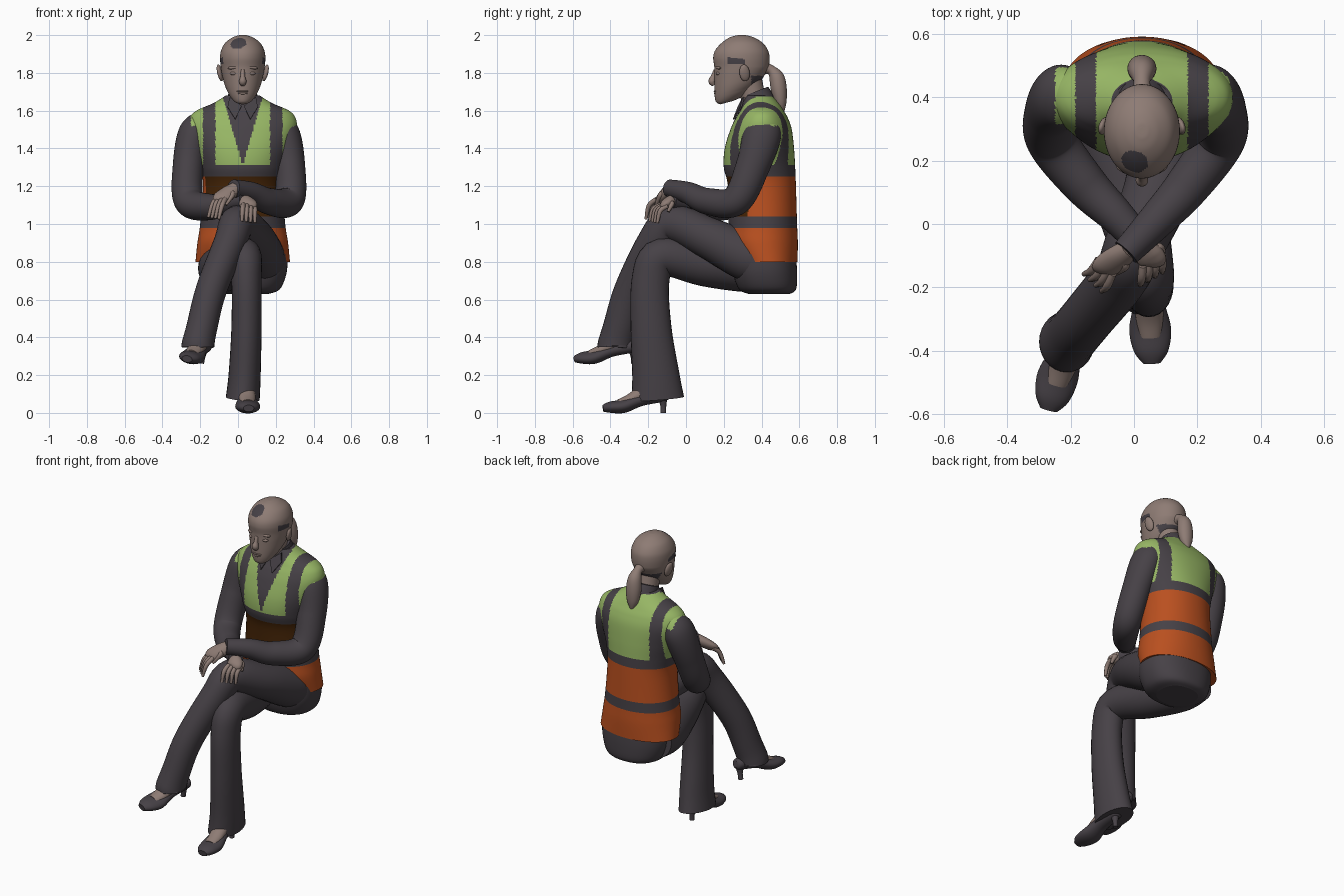
import bpy, bmesh, math
from mathutils import Vector, Matrix, Euler


def material(name, rgb):
    m = bpy.data.materials.new(name)
    m.diffuse_color = (*rgb, 1)
    return m


SKIN, DARK, GREEN, ORANGE, BROWN = range(5)
MATS = [material("skin", (0.27, 0.20, 0.175)),
        material("dark cloth", (0.062, 0.053, 0.062)),
        material("lime green", (0.31, 0.47, 0.13)),
        material("orange", (0.49, 0.08, 0.014)),
        material("dark brown", (0.06, 0.018, 0.002))]
CX = 0.025  # the body's middle line


def finish(name, bm, mat, rule=None, matrix=None):
    if matrix:
        bm.transform(matrix)
    bmesh.ops.recalc_face_normals(bm, faces=bm.faces)
    for f in bm.faces:
        f.smooth = len(f.verts) <= 4
        f.material_index = rule(f.calc_center_median()) if rule else mat
    me = bpy.data.meshes.new(name)
    bm.to_mesh(me)
    bm.free()
    for m in MATS:
        me.materials.append(m)
    ob = bpy.data.objects.new(name, me)
    bpy.context.collection.objects.link(ob)
    return ob


def smooth_rows(rows, steps):
    """Catmull-Rom interpolation through tuples of numbers."""
    rows = [Vector(r) for r in rows]
    p = [rows[0]] + rows + [rows[-1]]
    out = []
    for i in range(1, len(p) - 2):
        a, b, c, d = p[i - 1:i + 3]
        for k in range(steps):
            t = k / steps
            out.append(0.5 * (2 * b + (c - a) * t + (2 * a - 5 * b + 4 * c - d) * t * t
                              + (3 * b - a - 3 * c + d) * t ** 3))
    return out + [rows[-1]]


def skin_rings(rings):
    bm = bmesh.new()
    vs = [[bm.verts.new(co) for co in ring] for ring in rings]
    n = len(vs[0])
    for a, b in zip(vs, vs[1:]):
        for i in range(n):
            bm.faces.new((a[i], a[(i + 1) % n], b[(i + 1) % n], b[i]))
    bm.faces.new(vs[0])
    bm.faces.new(vs[-1])
    return bm


def loft(name, rows, mat=DARK, rule=None, segs=48, steps=5, power=2.0, lift=lambda y, z: 0, cx=CX):
    """Stacked rings; each row is (z, front y, back y, half width). lift tilts rings."""
    rings = []
    for z, f, b, w in smooth_rows(rows, steps):
        ring = []
        for i in range(segs):
            t = math.tau * i / segs
            c, s = math.cos(t), math.sin(t)
            y = (f + b) / 2 + (b - f) / 2 * math.copysign(abs(s) ** (2 / power), s)
            ring.append((cx + w * math.copysign(abs(c) ** (2 / power), c), y, z + lift(y, z)))
        rings.append(ring)
    return finish(name, skin_rings(rings), mat, rule)


def tube(name, pts, mat=DARK, rule=None, segs=24, steps=5, matrix=None):
    """Swept tube; each point is (x, y, z, half width, half depth)."""
    pts = smooth_rows([p if len(p) == 5 else (*p, p[3]) for p in pts], steps)
    rings = []
    for i, p in enumerate(pts):
        t = (Vector(pts[min(i + 1, len(pts) - 1)][:3]) - Vector(pts[max(i - 1, 0)][:3])).normalized()
        a = Vector((1, 0, 0))
        a = (a - t * a.dot(t)).normalized()
        b = t.cross(a)
        rings.append([Vector(p[:3]) + a * p[3] * math.cos(math.tau * k / segs)
                      + b * p[4] * math.sin(math.tau * k / segs) for k in range(segs)])
    return finish(name, skin_rings(rings), mat, rule, matrix)


def ball(name, loc, size, mat=SKIN, rot=(0, 0, 0)):
    bm = bmesh.new()
    bmesh.ops.create_uvsphere(bm, u_segments=20, v_segments=12, radius=1)
    return finish(name, bm, mat, None, Matrix.LocRotScale(Vector(loc), Euler(rot), Vector(size)))


# Vest with reflective bands, shoulder stripes and the open neck
def vest_rule(c):
    dx = abs(c.x - CX)
    if c.z < 0.98 or 1.045 < c.z < 1.25:
        return BROWN if c.z > 1.045 and c.y < 0.33 and dx < 0.2 else ORANGE
    if c.z < 1.31:
        return DARK
    if c.y < 0.37 and dx < (c.z - 1.31) * 0.29:
        return DARK
    return DARK if 0.145 < dx < 0.21 or c.z > 1.675 else GREEN


loft("safety_vest", [
    (0.80, 0.27, 0.59, 0.25), (0.90, 0.225, 0.592, 0.24), (1.0, 0.225, 0.588, 0.225),
    (1.2, 0.222, 0.582, 0.21), (1.3, 0.20, 0.578, 0.225), (1.4, 0.205, 0.572, 0.255),
    (1.5, 0.235, 0.56, 0.285), (1.56, 0.262, 0.54, 0.28), (1.6, 0.285, 0.517, 0.245),
    (1.64, 0.30, 0.49, 0.155), (1.68, 0.31, 0.455, 0.09)],
    rule=vest_rule, segs=200, steps=18, power=2.1)

# Hips
loft("hips", [(0.63, 0.33, 0.55, 0.12), (0.655, 0.28, 0.583, 0.18), (0.74, 0.25, 0.588, 0.215),
              (0.84, 0.25, 0.582, 0.222)], power=2.3, cx=0.042)

# Legs
tube("crossed_leg", [
    (0.13, 0.45, 0.79, 0.12), (0.12, 0.32, 0.83, 0.125, 0.13), (0.08, 0.12, 0.925, 0.11),
    (0.0, -0.07, 1.0, 0.095, 0.1), (-0.042, -0.165, 0.9, 0.087, 0.095),
    (-0.142, -0.29, 0.65, 0.082, 0.09), (-0.192, -0.35, 0.45, 0.082, 0.09),
    (-0.21, -0.37, 0.37, 0.086, 0.095), (-0.212, -0.372, 0.35, 0.088, 0.097)], steps=6, segs=28)
tube("standing_leg", [
    (-0.09, 0.45, 0.77, 0.12), (-0.08, 0.32, 0.765, 0.125), (-0.02, 0.1, 0.785, 0.115),
    (0.035, -0.13, 0.825, 0.09, 0.1), (0.045, -0.188, 0.70, 0.08, 0.1),
    (0.045, -0.185, 0.45, 0.08, 0.108), (0.035, -0.16, 0.2, 0.085, 0.125),
    (0.025, -0.15, 0.075, 0.09, 0.14)], steps=6, segs=28)


# Court shoes with a slim heel and bare instep
def shoe(side, loc, rot):
    m = Matrix.LocRotScale(Vector(loc), Euler(rot), None)
    tube(side + "_shoe", [
        (0, 0.055, 0.10, 0.02, 0.02), (0, 0.03, 0.095, 0.042, 0.035), (0, -0.09, 0.07, 0.048, 0.034),
        (0, -0.18, 0.036, 0.066, 0.036), (0, -0.25, 0.03, 0.055, 0.03),
        (0, -0.29, 0.024, 0.028, 0.018)], matrix=m)
    tube(side + "_heel", [(0, 0.025, 0.09, 0.03), (0, 0.03, 0.04, 0.016), (0, 0.03, 0, 0.015)], matrix=m)
    tube(side + "_instep", [(0, 0.0, 0.22, 0.045), (0, -0.06, 0.125, 0.045), (0, -0.14, 0.075, 0.044, 0.03),
                            (0, -0.205, 0.05, 0.035, 0.022)], SKIN, matrix=m)


shoe("standing", (0.042, -0.15, 0), (0, 0, 0.05))
shoe("crossed", (-0.202, -0.305, 0.262), (0.0, 0.18, -0.25))


# Arms: mirrored upper arms, forearms crossed over the knee
def sleeve_rule(c):
    return GREEN if c.z > 1.52 and abs(c.x - CX) < 0.275 else DARK


for side, s, fore in (
        ("left", 1, [(0.165, 0.115, 1.12, 0.07), (0.07, 0.01, 1.165, 0.058), (-0.025, -0.09, 1.19, 0.046)]),
        ("right", -1, [(-0.155, 0.125, 1.09, 0.07), (-0.05, 0.02, 1.11, 0.056), (0.04, -0.08, 1.125, 0.044)])):
    o = CX * 0.2
    upper = [(o + 0.18 * s, 0.415, 1.545, 0.06), (o + 0.235 * s, 0.405, 1.48, 0.085, 0.1),
             (o + 0.268 * s, 0.355, 1.31, 0.082, 0.09), (o + 0.265 * s, 0.265, 1.125, 0.08)]
    tube(side + "_sleeve", upper + fore, rule=sleeve_rule, steps=16, segs=64)


# Hands resting on the knee
def hand(side, wrist, knuckle, tip, across, spread):
    w, k, t, a = (Vector(v) for v in (wrist, knuckle, tip, across))
    mid = (w + k) / 2
    tube(side + "_palm", [(*w, 0.035, 0.03), (*mid, 0.045, 0.03), (*k, 0.045, 0.024),
                          (*(k + (t - k) * 0.15), 0.03, 0.015)], SKIN, segs=16)
    for i in range(4):
        off = a * (i - 1.5)
        base = k + off * 0.024
        end = t + off * spread
        bend = (base + end) / 2 + Vector((0, -0.012, 0.018))
        tube(f"{side}_finger_{i + 1}", [(*base, 0.013), (*bend, 0.013), (*end, 0.008)], SKIN, segs=10, steps=4)
    th = mid + a * 0.04
    tube(side + "_thumb", [(*mid, 0.015), (*th, 0.015), (*(th + (k - w) * 0.5 + Vector((0, 0, -0.03))), 0.008)],
         SKIN, segs=10, steps=4)


hand("left", (-0.015, -0.08, 1.19), (-0.09, -0.135, 1.135), (-0.13, -0.185, 1.03), (0.62, -0.6, -0.1), 0.03)
hand("right", (0.035, -0.075, 1.125), (0.058, -0.115, 1.1), (0.055, -0.172, 1.01), (0.85, 0.5, -0.1), 0.027)


# Head: bare scalp with a few dark hair patches
def head_rule(c):
    if (c - Vector((0.0, 0.19, 1.965))).length < 0.045:
        return DARK
    if 0.22 < c.y < 0.31 and 1.845 < c.z < 1.885 - (c.y - 0.22) * 0.15 and abs(c.x - CX) > 0.06:
        return DARK
    return DARK if c.y > 0.345 and c.z < 1.785 else SKIN


def jaw_lift(y, z):  # raises the jaw line toward the ears
    return max(0, y - 0.18) * 0.27 * min(1, max(0, (1.83 - z) / 0.15))


loft("head", [
    (1.633, 0.182, 0.25, 0.03), (1.645, 0.16, 0.31, 0.052), (1.675, 0.152, 0.365, 0.077),
    (1.72, 0.15, 0.40, 0.096), (1.78, 0.15, 0.424, 0.109), (1.83, 0.15, 0.438, 0.116),
    (1.88, 0.144, 0.442, 0.12), (1.92, 0.155, 0.434, 0.114), (1.96, 0.19, 0.405, 0.092),
    (1.987, 0.23, 0.36, 0.055), (1.998, 0.265, 0.325, 0.025), (2.0, 0.285, 0.305, 0.008)],
    rule=head_rule, segs=96, steps=9, lift=jaw_lift)
tube("neck", [(CX, 0.40, 1.58, 0.075), (CX, 0.36, 1.66, 0.066), (CX, 0.335, 1.76, 0.068)], SKIN)
tube("nose", [(CX, 0.158, 1.815, 0.011, 0.012), (CX, 0.147, 1.78, 0.013, 0.016),
              (CX, 0.138, 1.755, 0.02, 0.02), (CX, 0.15, 1.737, 0.013, 0.012)], SKIN, segs=14)
ball("upper_lip", (CX, 0.157, 1.703), (0.032, 0.011, 0.006))
ball("lower_lip", (CX, 0.158, 1.692), (0.027, 0.011, 0.007))
for side, s in (("left", 1), ("right", -1)):
    ball(side + "_eyelid", (CX + s * 0.045, 0.172, 1.797), (0.022, 0.014, 0.01))
    ball(side + "_brow", (CX + s * 0.048, 0.171, 1.828), (0.034, 0.012, 0.009), rot=(0, s * 0.1, s * 0.3))
    ball(side + "_ear", (CX + s * 0.12, 0.31, 1.80), (0.014, 0.028, 0.046), rot=(0.2, s * 0.2, s * 0.25))

# Ponytail
tube("ponytail", [
    (CX, 0.41, 1.825, 0.035), (CX, 0.45, 1.815, 0.026), (CX, 0.48, 1.775, 0.04), (CX, 0.492, 1.71, 0.046, 0.042),
    (CX, 0.502, 1.64, 0.036, 0.03), (CX, 0.51, 1.59, 0.01)], SKIN)

# Shirt collar with two pointed flaps
tube("shirt_collar", [(CX, 0.395, 1.61, 0.095, 0.09), (CX, 0.38, 1.66, 0.083, 0.084), (CX, 0.365, 1.70, 0.074, 0.075)])
for side, s in (("left", 1), ("right", -1)):
    bm = bmesh.new()
    flap_points = [(CX + s * 0.006, 0.275, 1.625), (CX + s * 0.07, 0.30, 1.672),
                   (CX + s * 0.08, 0.287, 1.62), (CX + s * 0.04, 0.248, 1.555)]
    f = bm.faces.new([bm.verts.new(p) for p in flap_points])
    ext = bmesh.ops.extrude_face_region(bm, geom=[f])["geom"]
    bmesh.ops.translate(bm, verts=[v for v in ext if isinstance(v, bmesh.types.BMVert)], vec=(0, 0.009, -0.002))
    flap = finish(side + "_collar_flap", bm, DARK)
    for p in flap.data.polygons:
        p.use_smooth = False
